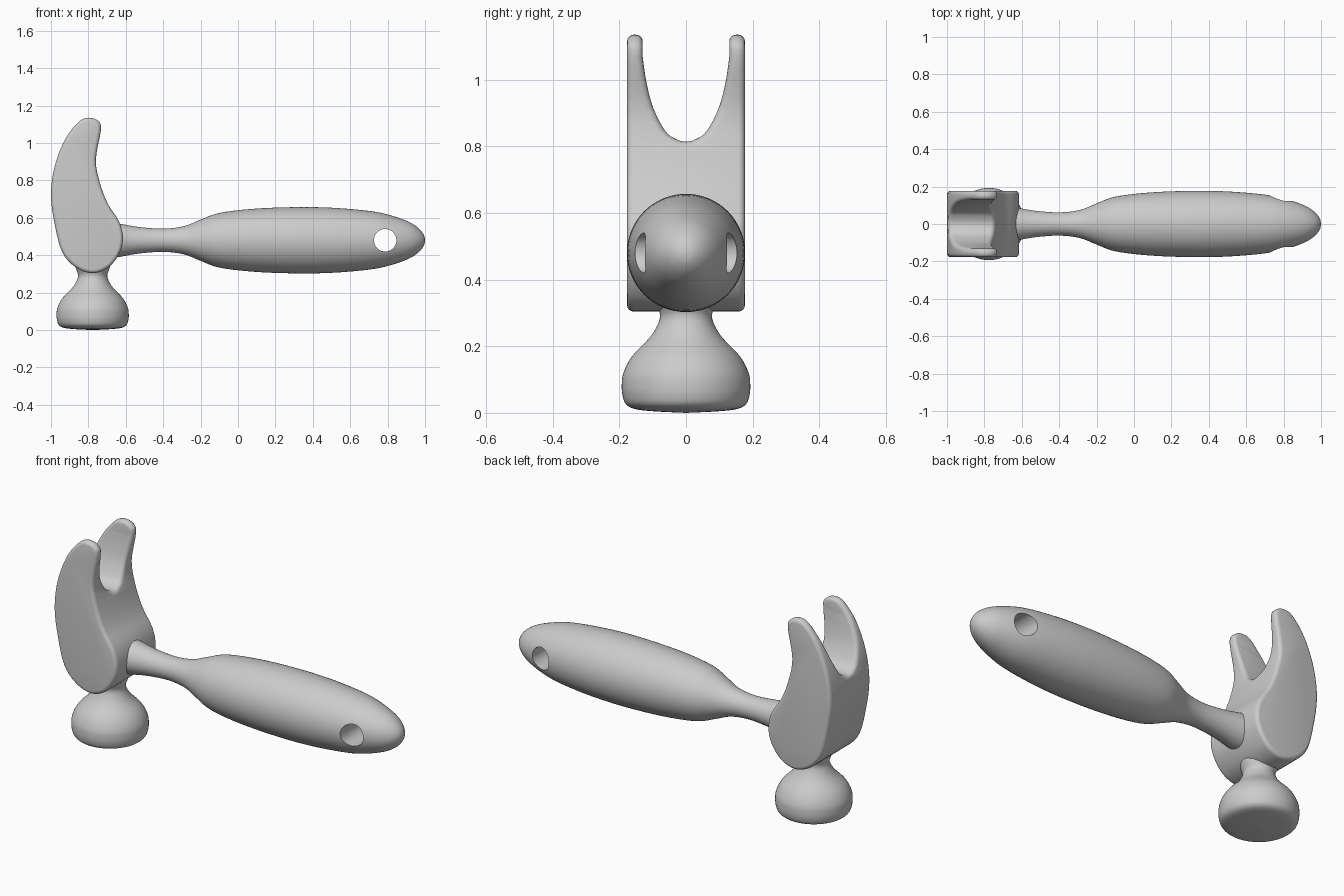
import bpy, bmesh, math
from mathutils import Vector, Matrix

if "Cube" in bpy.data.objects:
    bpy.data.objects.remove(bpy.data.objects["Cube"])


def spline(pts, n=4, closed=False):
    """Catmull-Rom curve through 2D points."""
    p = [Vector(q) for q in pts]
    m, out = len(p), []
    get = (lambda i: p[i % m]) if closed else (lambda i: p[max(0, min(m - 1, i))])
    for i in range(m if closed else m - 1):
        a, b, c, d = get(i - 1), get(i), get(i + 1), get(i + 2)
        for k in range(n):
            t = k / n
            out.append(0.5 * (2 * b + (c - a) * t + (2 * a - 5 * b + 4 * c - d) * t * t
                              + (3 * b - a - 3 * c + d) * t ** 3))
    if not closed:
        out.append(p[-1])
    return out


def finish(name, bm):
    bmesh.ops.remove_doubles(bm, verts=bm.verts, dist=1e-5)
    bmesh.ops.recalc_face_normals(bm, faces=bm.faces)
    me = bpy.data.meshes.new(name)
    bm.to_mesh(me)
    bm.free()
    ob = bpy.data.objects.new(name, me)
    bpy.context.collection.objects.link(ob)
    return ob


def prism(name, pts):
    """Closed solid from a 3D outline given as a (start, end) point pair per corner."""
    bm = bmesh.new()
    a = [bm.verts.new(s) for s, e in pts]
    b = [bm.verts.new(e) for s, e in pts]
    bm.faces.new(a)
    bm.faces.new(b[::-1])
    for i in range(len(a)):
        j = (i + 1) % len(a)
        bm.faces.new((a[i], b[i], b[j], a[j]))
    return finish(name, bm)


def lathe(name, profile, place, sides=64):
    """Solid of revolution about local z from (radius, height) points."""
    bm = bmesh.new()
    rings = [[bm.verts.new((r * math.cos(2 * math.pi * k / sides),
                            r * math.sin(2 * math.pi * k / sides), h)) for k in range(sides)]
             for r, h in ((max(0.0, q[0]), q[1]) for q in profile)]
    for lo, hi in zip(rings, rings[1:]):
        for k in range(sides):
            j = (k + 1) % sides
            bm.faces.new((lo[k], lo[j], hi[j], hi[k]))
    for ring, r in ((rings[0], profile[0][0]), (rings[-1], profile[-1][0])):
        if r > 1e-4:
            bm.faces.new(ring)
    bmesh.ops.transform(bm, matrix=place, verts=bm.verts)
    bmesh.ops.dissolve_degenerate(bm, edges=bm.edges, dist=1e-6)
    return finish(name, bm)


def select(ob):
    bpy.ops.object.select_all(action='DESELECT')
    ob.select_set(True)
    bpy.context.view_layer.objects.active = ob


def cut(ob, cutter):
    cutter.hide_render = True
    mod = ob.modifiers.new("cut", 'BOOLEAN')
    mod.operation, mod.solver, mod.object = 'DIFFERENCE', 'EXACT', cutter
    select(ob)
    bpy.ops.object.modifier_apply(modifier=mod.name)
    bpy.data.objects.remove(cutter)


def smooth(ob):
    select(ob)
    bpy.ops.object.shade_smooth_by_angle(angle=math.radians(35))


# Claw head: curved side outline extruded across y
outline = [(-.79, 1.135), (-.745, 1.115), (-.733, 1.07), (-.76, .91), (-.738, .786),
           (-.695, .674), (-.635, .578), (-.615, .49), (-.636, .406), (-.695, .333),
           (-.78, .304), (-.87, .337), (-.94, .417), (-.979, .56), (-1.0, .72),
           (-.979, .88), (-.92, 1.027), (-.845, 1.118)]
W = .177
head = prism("claw_head", [((x, -W, z), (x, W, z)) for x, z in spline(outline, 4, True)])

# Rounded V slot between the two claws
half = [(.03, .822), (.063, .847), (.1, .92), (.12, 1.0), (.13, 1.07)]
slot = [(-y, z) for y, z in half[::-1]] + [(0, .814)] + half
slot = [Vector((-.13, 1.3))] + spline(slot, 4) + [Vector((.13, 1.3))]
cut(head, prism("slot_cutter", [((-1.3, y, z), (-.3, y, z)) for y, z in slot]))

# Rounded edges on the head
bev = head.modifiers.new("round", 'BEVEL')
bev.width, bev.segments, bev.limit_method = .02, 4, 'ANGLE'
bev.angle_limit = math.radians(45)
bev.use_clamp_overlap = False
select(head)
bpy.ops.object.modifier_apply(modifier=bev.name)
smooth(head)

# Striking face and neck
face = [(0, 0), (.1, .005), (.155, .012), (.18, .026), (.19, .05), (.193, .08), (.188, .12),
        (.162, .17), (.11, .225), (.085, .265), (.078, .295), (.09, .33), (.1, .38)]
smooth(lathe("striking_face", spline(face), Matrix.Translation((-.777, 0, 0))))

# Handle, turned about the x axis
grip = [(.1, -.72), (.09, -.64), (.071, -.53), (.062, -.4), (.075, -.29), (.11, -.2),
        (.146, -.1), (.168, .08), (.177, .3), (.174, .5), (.157, .7), (.135, .81),
        (.1, .91), (.065, .965), (.03, .993), (0, 1.0)]
handle = lathe("handle", spline(grip),
               Matrix.Translation((0, 0, .48)) @ Matrix.Rotation(math.pi / 2, 4, 'Y'))

# Hanging hole through the handle
cut(handle, lathe("hole_cutter", [(.06, -.4), (.06, .4)],
                  Matrix.Translation((.787, 0, .48)) @ Matrix.Rotation(math.pi / 2, 4, 'X'), 48))
smooth(handle)
